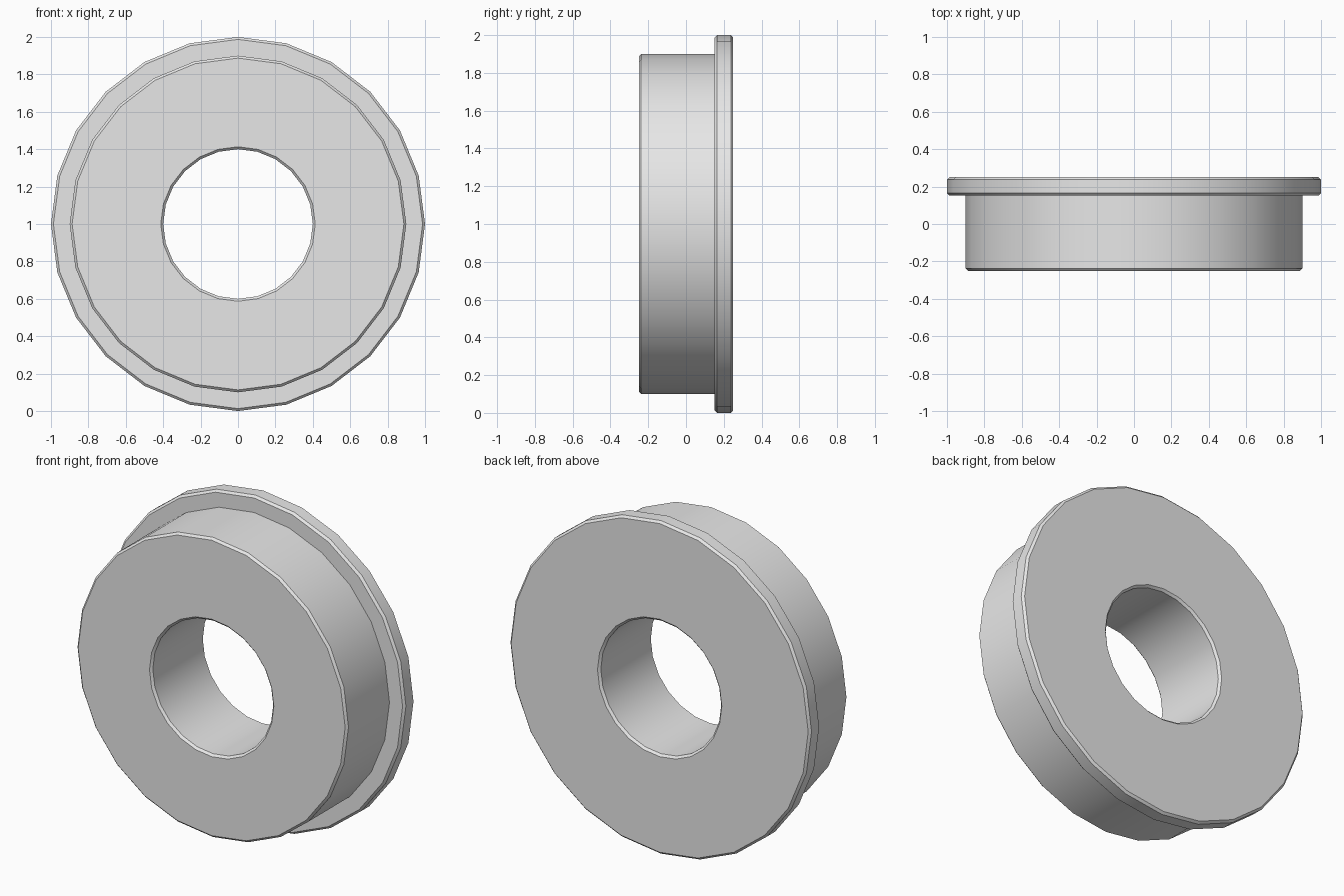
import bpy
import bmesh
import math
from mathutils import Matrix

cube = bpy.data.objects.get("Cube")
if cube:
    bpy.data.objects.remove(cube, do_unlink=True)

SIDES = 24
BEVEL = 0.013
CENTRE = (0, 0, 1)

grey = bpy.data.materials.new("light_grey")
grey.diffuse_color = (0.8, 0.8, 0.8, 1)
grey.use_nodes = True
grey.node_tree.nodes["Principled BSDF"].inputs["Base Color"].default_value = (0.8, 0.8, 0.8, 1)


def revolve(name, profile):
    """Revolve a closed (radius, y) profile around the y axis."""
    bm = bmesh.new()
    verts = [bm.verts.new((0, y, r)) for r, y in profile]
    edges = [bm.edges.new((verts[i - 1], verts[i])) for i in range(len(verts))]
    bmesh.ops.spin(bm, geom=verts + edges, cent=(0, 0, 0), axis=(0, 1, 0),
                   angle=math.tau, steps=SIDES, use_merge=True)
    bmesh.ops.remove_doubles(bm, verts=bm.verts, dist=1e-5)
    bmesh.ops.recalc_face_normals(bm, faces=bm.faces)
    bm.transform(Matrix.Translation(CENTRE))
    mesh = bpy.data.meshes.new(name)
    bm.to_mesh(mesh)
    bm.free()
    mesh.materials.append(grey)
    obj = bpy.data.objects.new(name, mesh)
    bpy.context.collection.objects.link(obj)
    bpy.ops.object.select_all(action='DESELECT')
    obj.select_set(True)
    bpy.context.view_layer.objects.active = obj
    bpy.ops.object.shade_smooth_by_angle(angle=math.radians(30))
    return obj


bore, body, rim = 0.40, 0.90, 1.0
front, step, back = -0.25, 0.152, 0.25

# Ring with a chamfered bore, body and rear flange in one closed section
revolve("flanged_ring", [
    (bore, front + BEVEL), (bore + BEVEL, front),      # bore, front chamfer
    (body - BEVEL, front), (body, front + BEVEL),      # body, front chamfer
    (body, step),                                      # inner corner at flange
    (rim - BEVEL, step), (rim, step + BEVEL),          # flange, front chamfer
    (rim, back - BEVEL), (rim - BEVEL, back),          # flange, back chamfer
    (bore + BEVEL, back), (bore, back - BEVEL),        # bore, back chamfer
])
